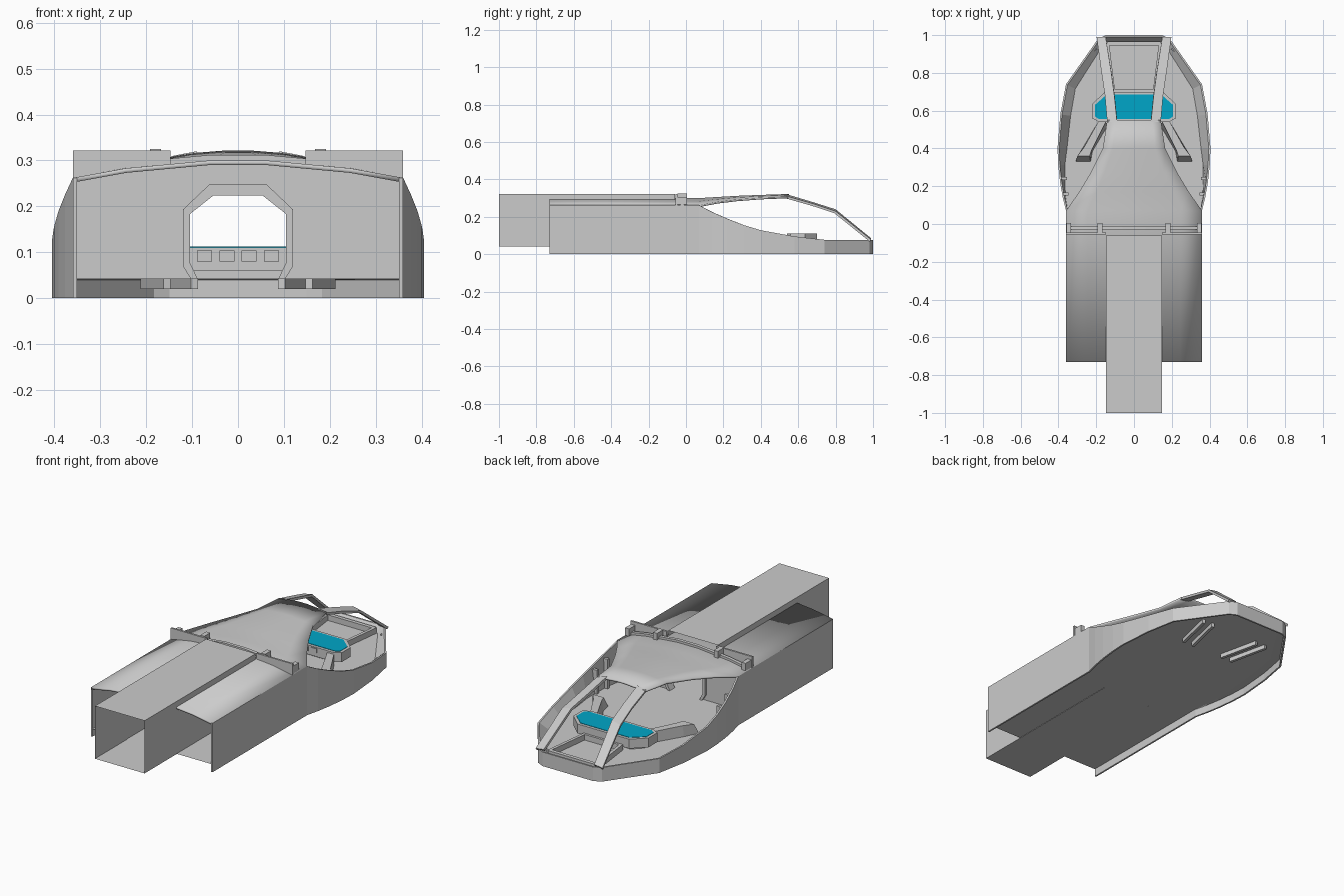
import bpy, bmesh, math
from mathutils import Vector

if "Cube" in bpy.data.objects:
    bpy.data.objects.remove(bpy.data.objects["Cube"])


def make(name, verts, faces, mirror=False, thick=0, color=None, smooth=False):
    me = bpy.data.meshes.new(name)
    me.from_pydata([tuple(v) for v in verts], [], faces)
    bm = bmesh.new()
    bm.from_mesh(me)
    bmesh.ops.recalc_face_normals(bm, faces=bm.faces[:])
    bm.to_mesh(me)
    bm.free()
    ob = bpy.data.objects.new(name, me)
    bpy.context.collection.objects.link(ob)
    if mirror:
        ob.modifiers.new("mirror", 'MIRROR').use_clip = True
    if thick:
        m = ob.modifiers.new("thickness", 'SOLIDIFY')
        m.thickness, m.offset = thick, -1
    if color:
        mat = bpy.data.materials.new(name)
        mat.diffuse_color = color
        mat.use_nodes = True
        mat.node_tree.nodes["Principled BSDF"].inputs["Base Color"].default_value = mat.diffuse_color
        me.materials.append(mat)
    if smooth:
        bpy.context.view_layer.objects.active = ob
        ob.select_set(True)
        bpy.ops.object.shade_smooth_by_angle(angle=math.radians(25))
        ob.select_set(False)
    return ob


def loft(name, rows, closed=False, **kw):
    n = len(rows[0])
    k = n if closed else n - 1
    faces = [(i * n + j, i * n + (j + 1) % n, (i + 1) * n + (j + 1) % n, (i + 1) * n + j)
             for i in range(len(rows) - 1) for j in range(k)]
    if closed:
        faces += [tuple(range(n)), tuple(range((len(rows) - 1) * n, len(rows) * n))]
    return make(name, [p for r in rows for p in r], faces, **kw)


def prism_z(name, pts, z0, z1, **kw):
    return loft(name, [[(x, y, z) for x, y in pts] for z in (z0, z1)], closed=True, **kw)


def prism_y(name, pts, y0, y1, **kw):
    return loft(name, [[(x, y, z) for x, z in pts] for y in (y0, y1)], closed=True, **kw)


def box(name, x0, x1, y0, y1, z0, z1, **kw):
    return prism_z(name, [(x0, y0), (x1, y0), (x1, y1), (x0, y1)], z0, z1, **kw)


def bar(name, a, b, w, z0, z1, **kw):
    a, b = Vector(a), Vector(b)
    d = (b - a).normalized() * w / 2
    n = Vector((-d.y, d.x))
    return prism_z(name, [a + n, a - n, b - n, b + n], z0, z1, **kw)


# Outer hull wall: x, y, top z, inset of the inner lining
FLOOR = 0.042
half = [(.36, -.73, .262, .009), (.36, .07, .262, .009), (.377, .14, .225, .015),
        (.391, .22, .19, .025), (.401, .31, .155, .035), (.405, .40, .128, .05),
        (.390, .58, .095, .055), (.36, .74, .077, .055), (.19, .98, .075, .04),
        (.15, 1.0, .075, .035)]
path = half + [(-x, y, z, i) for x, y, z, i in reversed(half)]
rows, floor = [], []
for k, (x, y, z, inset) in enumerate(path):
    p = Vector((x, y))
    t = Vector(path[min(k + 1, len(path) - 1)][:2]) - Vector(path[max(k - 1, 0)][:2])
    t.normalize()
    if k in (0, len(path) - 1):
        t = Vector((0, 1 if k == 0 else -1))
    n = Vector((-t.y, t.x))
    a, b = p + n * .009, p + n * inset
    rows.append([(x, y, 0), (x, y, z), (*a, z), (*b, FLOOR), (*a, FLOOR - .002), (*a, 0)])
    floor.append((*a, FLOOR))
loft("hull_wall", rows, closed=True)
make("floor", floor, [tuple(range(len(floor)))])

# Roof shell: y, half width, edge z, middle z
rows = []
for y, w, e, c in [(-.73, .36, .262, .30), (.07, .36, .262, .30), (.17, .29, .281, .306),
                   (.27, .23, .293, .312), (.40, .165, .303, .317), (.55, .142, .309, .322)]:
    rows.append([(f * w, y, e + (c - e) * g) for f, g in
                 [(-1, 0), (-.68, .55), (-.17, 1), (.17, 1), (.68, .55), (1, 0)]])
loft("roof", rows, thick=.01, smooth=True)

# Canopy pillars
loft("canopy_pillar", [[(i, y, zi), (o, y, zo)] for i, o, y, zi, zo in
                       [(.09, .142, .54, .320, .310), (.104, .154, .68, .278, .270),
                        (.12, .172, .80, .240, .230), (.15, .198, .99, .085, .078)]],
     mirror=True, thick=.013)

# Open corridor tube
c = [(-.147, .04), (.147, .04), (.147, .322), (-.147, .322), (-.147, .04)]
loft("corridor", [[(x, y, z) for x, z in c] for y in (-1, -.06)])

# Bulkhead with doorway and raised frame
door = [(0, .224), (.053, .224), (.105, .183), (.105, .078), (.088, FLOOR)]
frame = [(0, .248), (.062, .248), (.12, .193), (.12, .07), (.103, FLOOR)]
prism_y("bulkhead", door + [(.352, FLOOR), (.352, .257), (.245, .274), (.06, .292), (0, .292)],
        -.02, 0, mirror=True)
prism_y("door_frame", door + frame[::-1], -.032, .012, mirror=True)

# Roof flaps, cross rail and lugs
prism_y("roof_flap", [(.147, .292), (.245, .283), (.36, .262), (.36, .322), (.147, .322)],
        -.055, -.045, mirror=True)
arc = [(0, .298), (.06, .298), (.245, .281), (.355, .262)]
prism_y("roof_rail", arc + [(x, z + .014) for x, z in reversed(arc)], -.03, -.012, mirror=True)
for x, z in [(.18, .285), (.345, .265)]:
    box("rail_lug", x - .012, x + .012, -.045, .005, z, z + .04, mirror=True)

# Control console with screen, side arms and face slots
prism_z("console", [(0, .70), (.153, .70), (.222, .635), (.222, .56), (.185, .54), (0, .54)],
        .06, .11, mirror=True)
prism_z("console_base", [(0, .67), (.14, .67), (.19, .62), (.17, .57), (0, .57)],
        FLOOR, .06, mirror=True)
prism_z("screen", [(0, .685), (.145, .685), (.207, .63), (.207, .57), (.185, .555), (0, .555)],
        .109, .112, mirror=True, color=(.0, .38, .58, 1))
top = [(.15, .54), (.19, .54), (.265, .405), (.30, .36), (.235, .36), (.225, .39)]
low = [(.14, .52), (.19, .54), (.27, .405), (.308, .33), (.23, .33), (.22, .385)]
loft("console_arm", [[(x, y, FLOOR) for x, y in low], [(x, y, .10) for x, y in top]],
     closed=True, mirror=True)
for x in (.024, .073):
    box("console_slot", x - .016, x + .016, .536, .541, .08, .104, mirror=True)

# Nose frame below the windscreen
box("nose_bar", -.14, .14, .945, .965, FLOOR, .072)
box("nose_rear_bar", -.11, .11, .70, .712, FLOOR, .072)
bar("nose_side_bar", (.14, .96), (.108, .70), .016, FLOOR, .072, mirror=True)
bar("nose_brace", (.20, .93), (.235, .905), .012, FLOOR, .065, mirror=True)

# Wall ribs in the cockpit and runners under the floor
for x, y, z in [(.362, .16, .2), (.37, .24, .17)]:
    box("wall_rib", x - .016, x + .014, y - .008, y + .008, FLOOR, z, mirror=True)
for x in (.095, .155):
    bar("floor_runner", (x, .58), (x + .05, .80), .016, .02, FLOOR, mirror=True)
